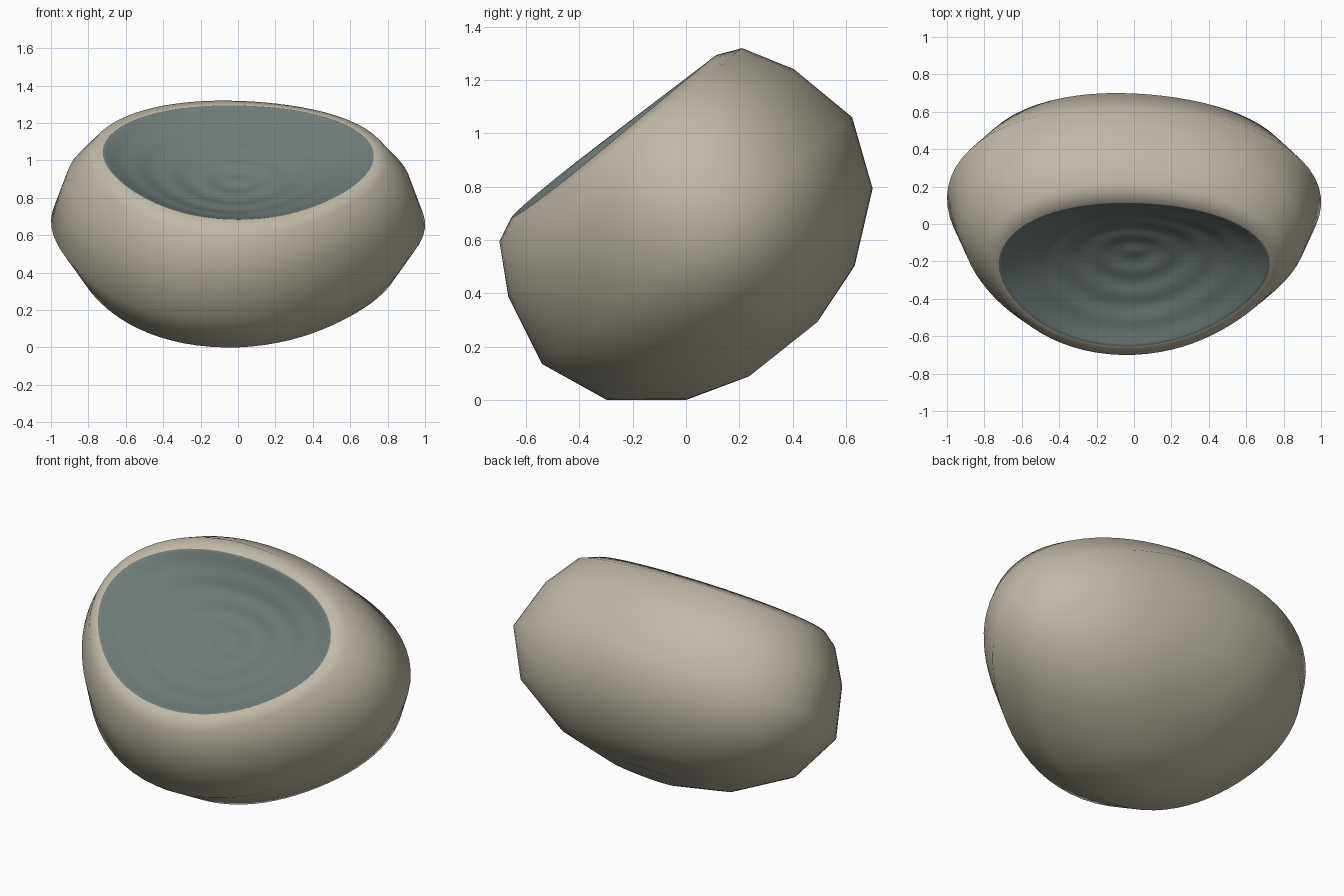
import bpy, bmesh, math
from mathutils import Matrix, Vector

if "Cube" in bpy.data.objects:
    bpy.data.objects.remove(bpy.data.objects["Cube"])

SEG = 72
# the stone axis leans towards the front; origin is the middle of the rim
FRAME = Matrix.Translation((0, -0.275, 0.99)) @ Matrix.Rotation(math.radians(38.5), 4, 'X')


def material(name, rgb):
    m = bpy.data.materials.new(name)
    m.diffuse_color = (*rgb, 1)
    m.use_nodes = True
    m.node_tree.nodes["Principled BSDF"].inputs["Base Color"].default_value = m.diffuse_color
    return m


def add_ring(bm, rx, ry, h, lop, sag=0.0, shift=0.0):
    """Rounded-triangle ring: wide towards the back, slightly lopsided sideways."""
    ring = []
    for i in range(SEG):
        a = 2 * math.pi * i / SEG
        c, s = math.cos(a), math.sin(a)
        k = 1 - lop * (c - math.cos(3 * a)) + 0.04 * (s + math.sin(3 * a))
        dip = -sag * c * (1 - s)
        ring.append(bm.verts.new(FRAME @ Vector((0.988 * rx * k * c, ry * k * s + shift, h + dip))))
    return ring


def basin_height(r):
    return -0.155 * (1 - r * r) + 0.0035 * math.cos(2 * math.pi * r / 0.25) * (1 - r ** 6)


bm = bmesh.new()

# pebble body from the bottom up, few rings so the profile stays faceted
body = [(0.22, 0.163, -1.02, 0.015), (0.545, 0.403, -0.942, 0.02), (0.857, 0.635, -0.757, 0.02),
        (1.0, 0.741, -0.50, 0.02), (0.92, 0.682, -0.222, 0.02),
        (0.80, 0.58, -0.04, 0.018), (0.725, 0.49, 0.0, 0.012)]
rings = [add_ring(bm, *r, sag=0.01 if i == len(body) - 1 else 0.0) for i, r in enumerate(body)]

# rippled basin continues inwards from the rim
N = 40
for i in range(N - 1, 0, -1):
    r = i / N
    rings.append(add_ring(bm, 0.725 * r, 0.49 * r, basin_height(r), 0.012,
                          sag=0.01 * r ** 4, shift=0.04 * (1 - r)))

# skin the rings and close both ends; basin faces get the second material
for n, (p, q) in enumerate(zip(rings, rings[1:])):
    for i in range(SEG):
        j = (i + 1) % SEG
        f = bm.faces.new((p[i], p[j], q[j], q[i]))
        f.material_index = 1 if n >= len(body) - 1 else 0
base = bm.verts.new(FRAME @ Vector((0, 0, -1.015)))
centre = bm.verts.new(FRAME @ Vector((0, 0.04, basin_height(0))))
for i in range(SEG):
    j = (i + 1) % SEG
    bm.faces.new((rings[0][j], rings[0][i], base))
    bm.faces.new((rings[-1][i], rings[-1][j], centre)).material_index = 1
for f in bm.faces:
    f.smooth = True

# centre and stand on the ground
lo = [min(v.co[k] for v in bm.verts) for k in range(3)]
hi = [max(v.co[k] for v in bm.verts) for k in range(3)]
bmesh.ops.translate(bm, verts=bm.verts[:],
                    vec=(-(lo[0] + hi[0]) / 2, -(lo[1] + hi[1]) / 2, -lo[2]))

me = bpy.data.meshes.new("stone_basin")
bm.to_mesh(me)
bm.free()
me.materials.append(material("warm_stone", (0.53, 0.49, 0.39)))
me.materials.append(material("slate_green", (0.16, 0.2, 0.185)))
bpy.context.collection.objects.link(bpy.data.objects.new("stone_basin", me))
